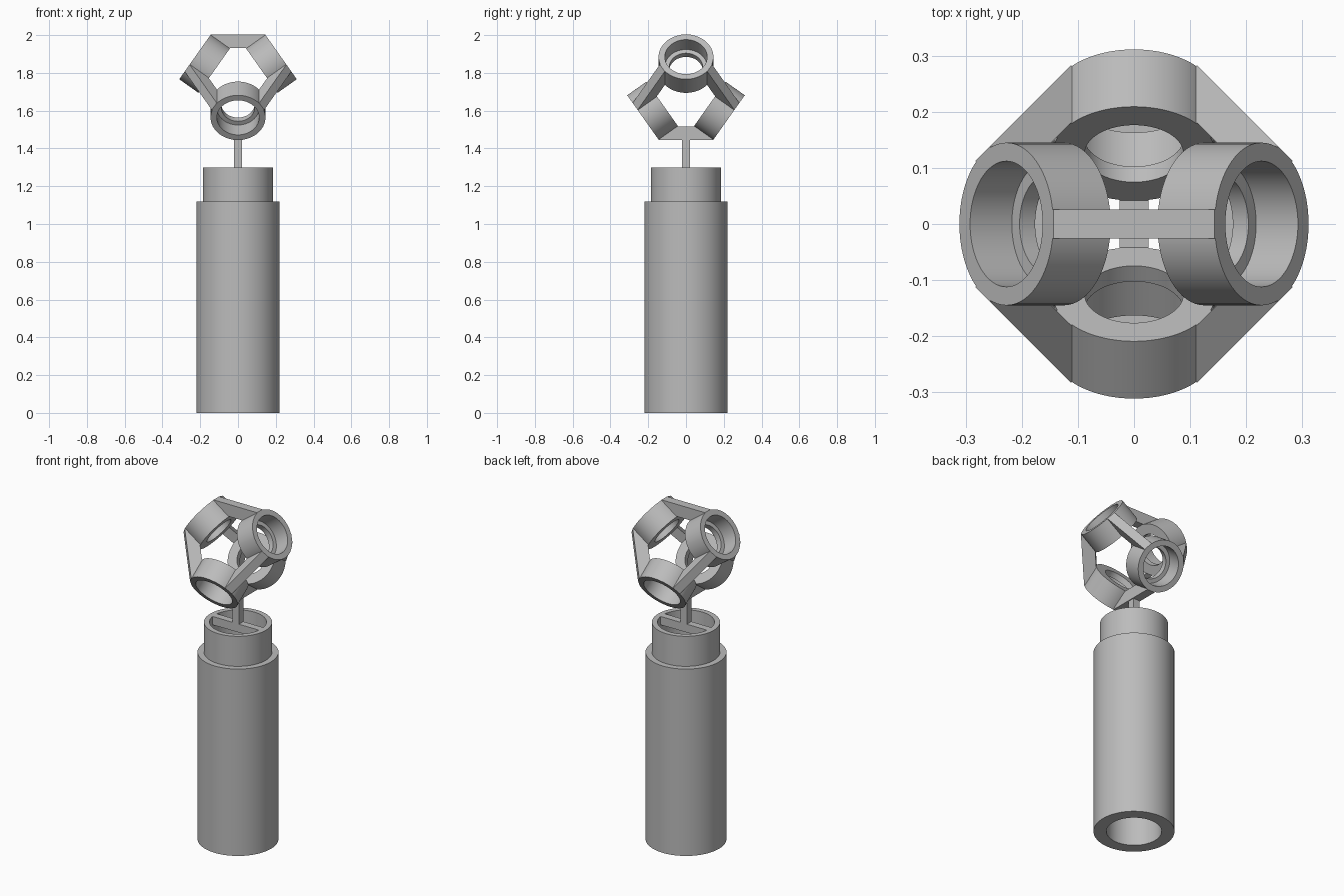
import bpy, bmesh, math
from itertools import combinations
from mathutils import Vector, Matrix

cube = bpy.data.objects.get("Cube")
if cube:
    bpy.data.objects.remove(cube, do_unlink=True)

grey = bpy.data.materials.new("plain grey")
grey.use_nodes = True
COLOUR = (0.5, 0.5, 0.5, 1)
grey.diffuse_color = COLOUR
grey.node_tree.nodes["Principled BSDF"].inputs["Base Color"].default_value = COLOUR


def finish(name, bm, smooth=False):
    bmesh.ops.recalc_face_normals(bm, faces=bm.faces)
    mesh = bpy.data.meshes.new(name)
    bm.to_mesh(mesh)
    bm.free()
    mesh.materials.append(grey)
    obj = bpy.data.objects.new(name, mesh)
    bpy.context.collection.objects.link(obj)
    if smooth:
        bpy.ops.object.select_all(action="DESELECT")
        obj.select_set(True)
        bpy.context.view_layer.objects.active = obj
        bpy.ops.object.shade_smooth_by_angle(angle=math.radians(30))
    return obj


def lathe(name, profile, matrix=Matrix(), steps=64):
    """Turn a closed (radius, height) profile around the local z axis."""
    bm = bmesh.new()
    loops = []
    for r, z in profile:
        angles = [2 * math.pi * i / steps for i in range(steps)]
        loops.append([bm.verts.new(matrix @ Vector((r * math.cos(a), r * math.sin(a), z)))
                      for a in angles])
    for k, low in enumerate(loops):
        high = loops[(k + 1) % len(loops)]
        for i in range(steps):
            j = (i + 1) % steps
            bm.faces.new((low[i], low[j], high[j], high[i]))
    return finish(name, bm, True)


def box(name, size, centre):
    bm = bmesh.new()
    bmesh.ops.create_cube(bm, size=1, matrix=Matrix.Translation(centre) @ Matrix.Diagonal((*size, 1)))
    return finish(name, bm)


# Hollow handle with a narrower neck
lathe("handle", [(0.15, 0), (0.22, 0), (0.22, 1.12), (0.185, 1.12),
                 (0.185, 1.3), (0.155, 1.3), (0.155, 1.12), (0.15, 1.12)])

# Crossbar in the neck and the stem that carries the cage
box("crossbar", (0.33, 0.042, 0.05), (0, 0, 1.275))
box("stem", (0.042, 0.042, 0.21), (0, 0, 1.365))

# Four stepped rings facing the corners of a tetrahedron
CENTRE = Vector((0, 0, 1.724))
REACH, RADIUS, DEPTH, HALF = 0.2786, 0.145, 0.125, 0.026
side, rise = math.sqrt(2 / 3), math.sqrt(1 / 3)
rings = {
    "left": Vector((side, 0, rise)),
    "right": Vector((-side, 0, rise)),
    "front": Vector((0, -side, -rise)),
    "back": Vector((0, side, -rise)),
}
base = REACH - DEPTH
for word, axis in rings.items():
    turn = Matrix.Translation(CENTRE) @ axis.to_track_quat("Z", "Y").to_matrix().to_4x4()
    lathe(word + "_ring", [(0.088, base), (RADIUS, base), (RADIUS, REACH),
                           (0.112, REACH), (0.112, base + 0.034), (0.088, base + 0.034)], turn)


def end_points(axis, other):
    """Beam end seated just inside the wall of one ring."""
    out = (other - axis * axis.dot(other)).normalized()
    corners = [(base, RADIUS), (base, RADIUS - 0.01), (REACH, RADIUS - 0.01), (REACH, RADIUS)]
    return [CENTRE + axis * d + out * r for d, r in corners]


# Six flat-sided beams joining every pair of rings
for (word_a, a), (word_b, b) in combinations(rings.items(), 2):
    outline = end_points(a, b) + end_points(b, a)[::-1]
    width = a.cross(b).normalized() * HALF
    bm = bmesh.new()
    near = [bm.verts.new(p - width) for p in outline]
    far = [bm.verts.new(p + width) for p in outline]
    bm.faces.new(near)
    bm.faces.new(far[::-1])
    for i in range(len(outline)):
        j = (i + 1) % len(outline)
        bm.faces.new((near[j], near[i], far[i], far[j]))
    finish(f"{word_a}_{word_b}_beam", bm)
